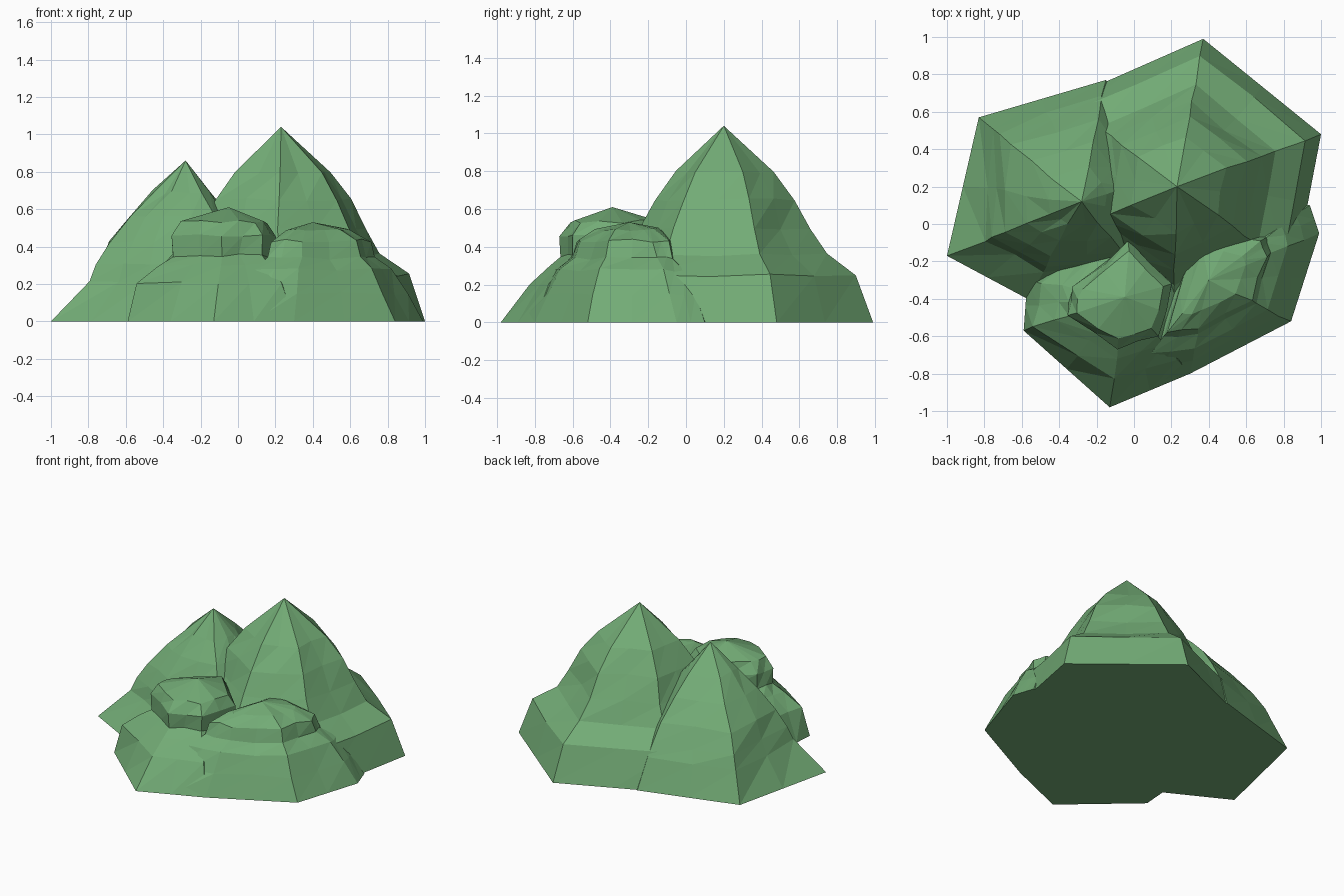
import bpy, bmesh, random
from mathutils import Vector

if "Cube" in bpy.data.objects:
    bpy.data.objects.remove(bpy.data.objects["Cube"])

random.seed(4)

def peak(name, apex, corners, profile, depth, jitter=0.012):
    """Faceted peak: base corners (x, y, bulge) shrink toward the apex along (height, scale) rings."""
    bm = bmesh.new()
    n = len(corners)
    outline = []
    for i, c in enumerate(corners):
        d = corners[(i + 1) % n]
        outline.append((Vector(c), False))
        outline.append(((Vector(c) + Vector(d)) / 2, True))
    rings = []
    for z, s in [(-depth, 1)] + profile:
        ring = []
        for p, mid in outline:
            k = s * (p.z if z > 0 else 1)
            v = Vector((apex[0] + (p.x - apex[0]) * k, apex[1] + (p.y - apex[1]) * k, z))
            if z > 0:
                a = jitter * (1.0 if mid else 0.5)
                v += Vector([random.uniform(-a, a) for _ in range(3)])
            ring.append(bm.verts.new(v))
        rings.append(ring)
    m = len(outline)
    for lo, hi in zip(rings, rings[1:]):
        for i in range(m):
            j = (i + 1) % m
            bm.faces.new((lo[i], lo[j], hi[j]))
            bm.faces.new((lo[i], hi[j], hi[i]))
    top = bm.verts.new(apex)
    for i in range(m):
        bm.faces.new((rings[-1][i], rings[-1][(i + 1) % m], top))
    bm.faces.new(rings[0][::-1])
    bmesh.ops.recalc_face_normals(bm, faces=bm.faces)
    me = bpy.data.meshes.new(name)
    bm.to_mesh(me)
    bm.free()
    ob = bpy.data.objects.new(name, me)
    bpy.context.collection.objects.link(ob)
    return ob

# Tall summit
summit = peak("mountain", (0.23, 0.2, 1.04),
    [(0.37, 0.99, 1), (-0.38, 0.66, 1), (-0.5, -0.1, 1),
     (0.2, -0.56, 1), (0.86, -0.25, 1), (1.0, 0.48, 1)],
    [(0, 1), (0.25, 0.89), (0.36, 0.69), (0.5, 0.58), (0.65, 0.48), (0.8, 0.34)], 0.1)

# Second summit on the left
left = peak("left_summit", (-0.28, 0.12, 0.86),
    [(-1.0, -0.17, 1), (-0.57, -0.4, 1), (0.1, -0.35, 1),
     (0.3, 0.3, 1), (-0.15, 0.77, 1.2), (-0.83, 0.57, 1.2)],
    [(0, 1), (0.21, 0.72), (0.3, 0.66), (0.42, 0.57), (0.56, 0.41), (0.69, 0.24)], 0.13)

# Flat-topped crag at the front, with a small cliff
crag = peak("front_crag", (-0.05, -0.39, 0.61),
    [(-0.59, -0.57, 1.12), (-0.13, -0.98, 0.92), (0.3, -0.8, 1),
     (0.45, -0.25, 1), (0.0, 0.2, 1), (-0.57, -0.3, 1.05)],
    [(0, 1), (0.2, 0.81), (0.3, 0.62), (0.35, 0.5), (0.46, 0.51), (0.53, 0.42)], 0.16)

# Rounded shoulder at the front right
shoulder = peak("right_shoulder", (0.4, -0.3, 0.53),
    [(-0.13, -0.97, 0.8), (0.3, -0.8, 1), (0.84, -0.52, 1),
     (0.99, -0.05, 1), (0.94, 0.1, 1), (0.3, 0.2, 1)],
    [(0, 1), (0.15, 0.86), (0.28, 0.72), (0.34, 0.57), (0.43, 0.52), (0.49, 0.33)], 0.19)

# Merge all parts into one solid
for part in (left, crag, shoulder):
    mod = summit.modifiers.new(part.name, 'BOOLEAN')
    mod.operation = 'UNION'
    mod.solver = 'EXACT'
    mod.object = part
dg = bpy.context.evaluated_depsgraph_get()
merged = bpy.data.meshes.new_from_object(summit.evaluated_get(dg))
summit.modifiers.clear()
summit.data = merged
for part in (left, crag, shoulder):
    bpy.data.objects.remove(part)

# Slice flat at the ground and close the underside
bm = bmesh.new()
bm.from_mesh(merged)
cut = bmesh.ops.bisect_plane(bm, geom=bm.verts[:] + bm.edges[:] + bm.faces[:],
    plane_co=(0, 0, 0), plane_no=(0, 0, 1), dist=1e-4, clear_inner=True)
bmesh.ops.holes_fill(bm, edges=[e for e in bm.edges if e.is_boundary])
bmesh.ops.recalc_face_normals(bm, faces=bm.faces)
for f in bm.faces:
    f.smooth = False
bm.to_mesh(merged)
bm.free()

mat = bpy.data.materials.new("green_rock")
mat.diffuse_color = (0.17, 0.41, 0.18, 1)
mat.use_nodes = True
mat.node_tree.nodes["Principled BSDF"].inputs["Base Color"].default_value = mat.diffuse_color
merged.materials.clear()
merged.materials.append(mat)
